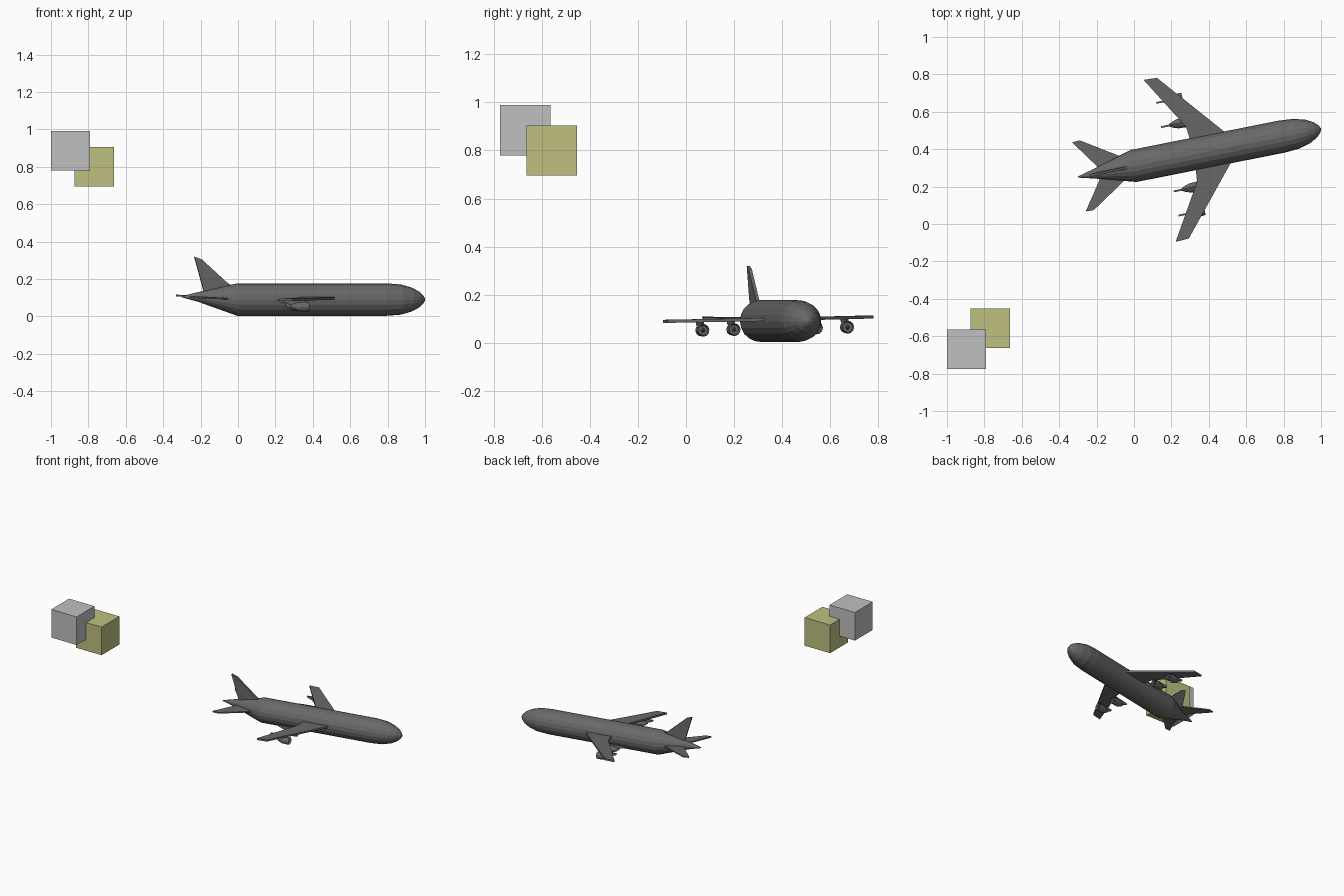
import bpy, bmesh
from math import cos, sin, pi, radians
from mathutils import Matrix, Vector

cube = bpy.data.objects.get("Cube")
if cube:
    bpy.data.objects.remove(cube, do_unlink=True)


def material(name, color):
    m = bpy.data.materials.new(name)
    m.use_nodes = True
    m.diffuse_color = (*color, 1)
    m.node_tree.nodes["Principled BSDF"].inputs["Base Color"].default_value = (*color, 1)
    return m


dark_grey = material("dark grey", (0.14, 0.14, 0.14))
light_grey = material("light grey", (0.53, 0.53, 0.53))
khaki = material("khaki yellow", (0.53, 0.53, 0.22))

# Aircraft frame: nose along local +x, turned and slightly banked
AXIS_Z = 0.09
PLANE = (Matrix.Translation((0.35, 0.38, AXIS_Z)) @ Matrix.Rotation(radians(11.2), 4, "Z")
         @ Matrix.Rotation(radians(1.2), 4, "X"))


def finish(bm, name, mat, matrix=PLANE):
    bmesh.ops.recalc_face_normals(bm, faces=bm.faces)
    mesh = bpy.data.meshes.new(name)
    bm.to_mesh(mesh)
    bm.free()
    mesh.materials.append(mat)
    obj = bpy.data.objects.new(name, mesh)
    obj.matrix_world = matrix
    bpy.context.collection.objects.link(obj)
    return obj


def lathe(name, sections, sides, y=0.0):
    """Loft rings given as (x, radius, z) along the local x axis."""
    bm = bmesh.new()
    rings = [[bm.verts.new((x, y + r * sin(2 * pi * i / sides), z + r * cos(2 * pi * i / sides)))
              for i in range(sides)] for x, r, z in sections]
    for a, b in zip(rings, rings[1:]):
        for i in range(sides):
            j = (i + 1) % sides
            bm.faces.new((a[i], a[j], b[j], b[i]))
    bm.faces.new(rings[0])
    bm.faces.new(rings[-1])
    return finish(bm, name, dark_grey)


def plate(name, outline, offset):
    """Solid slab: an outline centred on, and extruded along, the offset."""
    bm = bmesh.new()
    off = Vector(offset)
    face = bm.faces.new([bm.verts.new(Vector(p) - off / 2) for p in outline])
    out = bmesh.ops.extrude_face_region(bm, geom=[face])["geom"]
    bmesh.ops.translate(bm, vec=off, verts=[v for v in out if isinstance(v, bmesh.types.BMVert)])
    return finish(bm, name, dark_grey)


# Fuselage with rounded nose and upswept tail cone
lathe("fuselage", [(-0.663, 0.003, 0.015), (-0.577, 0.025, 0.014), (-0.36, 0.087, 0),
                   (0.45, 0.087, 0), (0.53, 0.081, 0), (0.59, 0.064, 0),
                   (0.63, 0.043, 0), (0.654, 0.02, 0), (0.663, 0.003, 0)], 20)

# Tail fin
plate("tail_fin", [(-0.38, 0, 0.07), (-0.413, 0, 0.087), (-0.556, 0, 0.215),
                   (-0.596, 0, 0.229), (-0.54, 0, 0.03)], (0, 0.014, 0))

for side, label in ((1, "left"), (-1, "right")):
    # Swept wing with a kinked trailing edge
    wing = [(0.20, 0), (0.15, 0.089), (-0.145, 0.438), (-0.217, 0.441),
            (-0.043, 0.15), (-0.028, 0)]
    plate(label + "_wing", [(x, side * y, 0.008) for x, y in wing], (0, 0, 0.013))

    # Tailplane, rising slightly toward the back
    tail = [(-0.36, 0.02), (-0.41, 0.059), (-0.614, 0.19), (-0.657, 0.188), (-0.553, 0.039), (-0.545, 0)]
    plate(label + "_tailplane", [(x, side * y, -0.018 - 0.055 * x) for x, y in tail], (0, 0, 0.009))

    # Two engines under each wing, each on a swept-back pylon
    for place, y in (("inner", 0.175), ("outer", 0.307)):
        name = f"{label}_{place}_engine"
        y *= side
        lathe(name, [(-0.05, 0.009, -0.032), (-0.05, 0.02, -0.032), (-0.032, 0.024, -0.032),
                     (-0.045, 0.027, -0.032), (-0.085, 0.025, -0.032), (-0.115, 0.015, -0.03),
                     (-0.135, 0.003, -0.026)], 12, y)
        lathe(name + "_hub", [(-0.034, 0.001, -0.032), (-0.052, 0.01, -0.032)], 8, y)
        plate(name + "_pylon", [(-0.04, y, 0.006), (-0.175, y, 0.004), (-0.17, y, -0.008),
                                (-0.11, y, -0.03), (-0.05, y, -0.025)], (0, 0.009, 0))

# Two overlapping floating blocks
for name, mat, centre in (("grey_block", light_grey, (-0.895, -0.67, 0.885)),
                          ("yellow_block", khaki, (-0.768, -0.558, 0.8))):
    bm = bmesh.new()
    bmesh.ops.create_cube(bm, size=0.21)
    finish(bm, name, mat, Matrix.Translation(centre))
